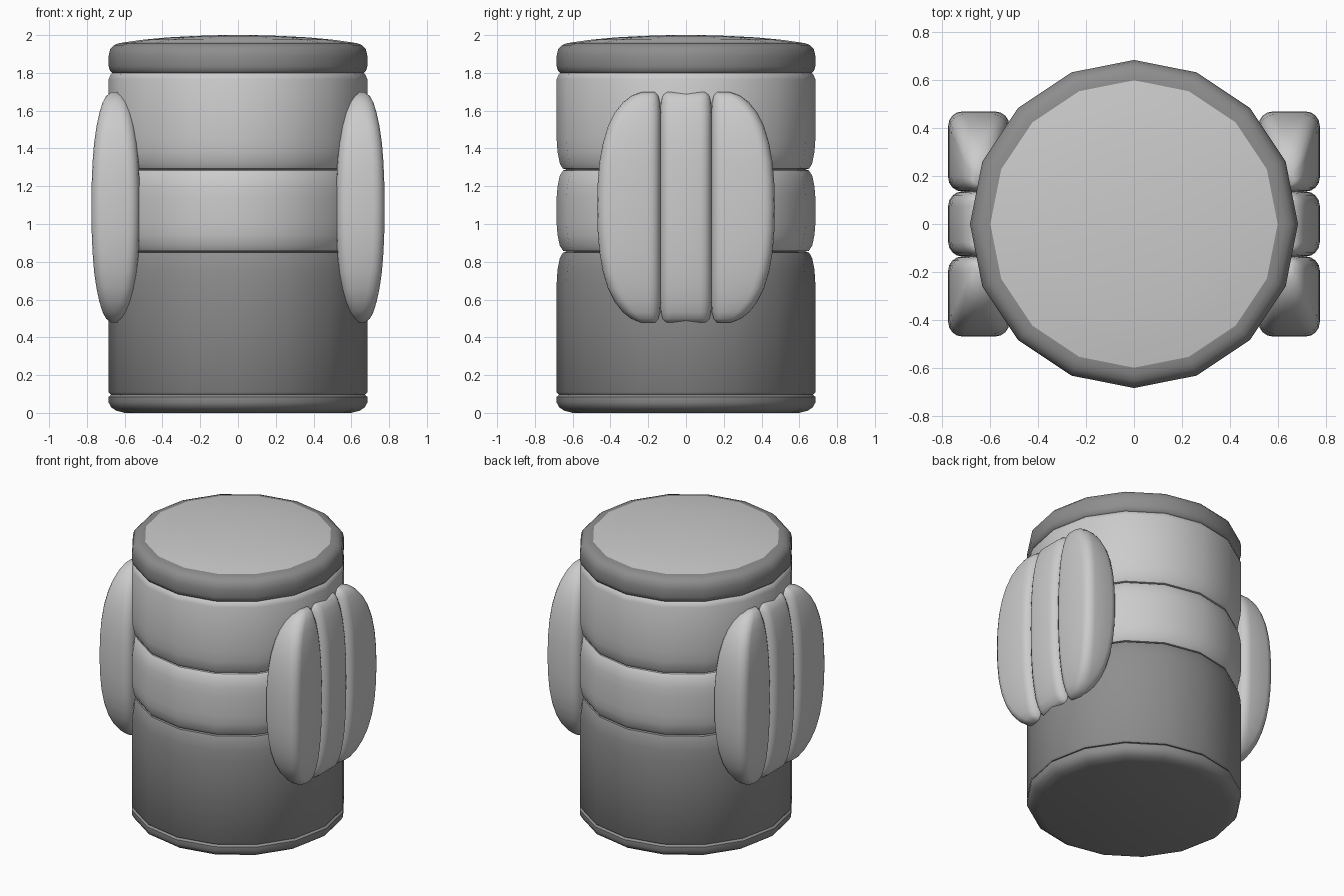
import bpy, bmesh, math

if "Cube" in bpy.data.objects:
    bpy.data.objects.remove(bpy.data.objects["Cube"])

SIDES = 16
dark = bpy.data.materials.new("dark_grey")
dark.diffuse_color = (0.27, 0.27, 0.27, 1)
dark.use_nodes = True
dark.node_tree.nodes["Principled BSDF"].inputs["Base Color"].default_value = dark.diffuse_color


def finish(bm, name, mat=None, angle=40):
    bmesh.ops.remove_doubles(bm, verts=bm.verts, dist=1e-5)
    bmesh.ops.recalc_face_normals(bm, faces=bm.faces)
    me = bpy.data.meshes.new(name)
    bm.to_mesh(me)
    bm.free()
    ob = bpy.data.objects.new(name, me)
    bpy.context.collection.objects.link(ob)
    if mat:
        me.materials.append(mat)
    bpy.ops.object.select_all(action='DESELECT')
    ob.select_set(True)
    bpy.context.view_layer.objects.active = ob
    bpy.ops.object.shade_smooth_by_angle(angle=math.radians(angle))
    return ob


def loft(bm, loops):
    """Skin a stack of closed loops and cap both ends."""
    rings = [[bm.verts.new(p) for p in loop] for loop in loops]
    n = len(rings[0])
    for a, b in zip(rings, rings[1:]):
        for i in range(n):
            j = (i + 1) % n
            bm.faces.new((a[i], a[j], b[j], b[i]))
    bm.faces.new(rings[0][::-1])
    bm.faces.new(rings[-1])


def lathe(name, profile, mat=None):
    bm = bmesh.new()
    loft(bm, [[(r * math.cos(math.tau * i / SIDES), r * math.sin(math.tau * i / SIDES), z)
               for i in range(SIDES)] for r, z in profile])
    return finish(bm, name, mat)


# Stacked body rings, bottom to top: (radius, height)
lathe("base_rim", [(0.60, 0.0), (0.645, 0.012), (0.672, 0.03), (0.685, 0.055),
                   (0.685, 0.085), (0.67, 0.098), (0.64, 0.102)], dark)
lathe("lower_body", [(0.64, 0.094), (0.675, 0.098), (0.685, 0.11), (0.685, 0.68),
                     (0.68, 0.76), (0.668, 0.82), (0.652, 0.848), (0.62, 0.856)], dark)
lathe("middle_band", [(0.62, 0.852), (0.65, 0.858), (0.668, 0.885), (0.68, 0.94),
                      (0.685, 1.0), (0.685, 1.14), (0.68, 1.20), (0.668, 1.257),
                      (0.65, 1.284), (0.62, 1.29)])
lathe("upper_body", [(0.62, 1.286), (0.652, 1.293), (0.668, 1.32), (0.68, 1.38),
                     (0.685, 1.45), (0.685, 1.765), (0.675, 1.79), (0.655, 1.81), (0.62, 1.815)])
lathe("top_rim", [(0.62, 1.79), (0.66, 1.795), (0.677, 1.81), (0.685, 1.835), (0.685, 1.89),
                  (0.677, 1.925), (0.655, 1.948), (0.63, 1.957), (0.60, 1.962)], dark)
lathe("domed_lid", [(0.59, 1.94), (0.60, 1.962), (0.5, 1.976), (0.37, 1.988),
                    (0.22, 1.996), (0.08, 2.0)])


def rounded_rect(x0, x1, y0, y1, r, z, steps=4):
    """Rounded rectangle loop in the xy plane."""
    r = min(r, (x1 - x0) * 0.49, (y1 - y0) * 0.49)
    pts = []
    for k, (cx, cy) in enumerate([(x1 - r, y1 - r), (x0 + r, y1 - r),
                                  (x0 + r, y0 + r), (x1 - r, y0 + r)]):
        for s in range(steps + 1):
            a = math.pi / 2 * (k + s / steps)
            pts.append((cx + r * math.cos(a), cy + r * math.sin(a), z))
    return pts


# Upper half of a pad: (height above middle, half depth in x, outer y, end inset)
HALF = [(0.0, 0.128, 0.47, 0), (0.12, 0.127, 0.468, 0), (0.24, 0.122, 0.458, 0),
        (0.34, 0.114, 0.44, 0), (0.43, 0.101, 0.413, 0), (0.50, 0.086, 0.378, 0),
        (0.555, 0.069, 0.335, 0.003), (0.59, 0.05, 0.29, 0.010), (0.61, 0.022, 0.235, 0.028)]
PAD = [(-h, d, y, e) for h, d, y, e in HALF[:0:-1]] + HALF
PAD_Z, PAD_X = 1.088, 0.648


def pad(name, sx, sy):
    """Side pad: sy = 0 is the straight middle one, +-1 the curved outer ones."""
    bm = bmesh.new()
    loops = []
    for h, d, y, e in PAD:
        y0, y1 = (0.135 + e, y) if sy else (-0.136 + e, 0.136 - e)
        loop = rounded_rect(PAD_X - d, PAD_X + d, y0, y1, 0.06, PAD_Z + h)
        loops.append([(sx * px, (sy or 1) * py, pz) for px, py, pz in loop])
    loft(bm, loops)
    return finish(bm, name, angle=60)


# Three pads on each side
for sx, side in ((-1, "left"), (1, "right")):
    for sy, place in ((-1, "front"), (0, "middle"), (1, "back")):
        pad(f"{side}_{place}_pad", sx, sy)
